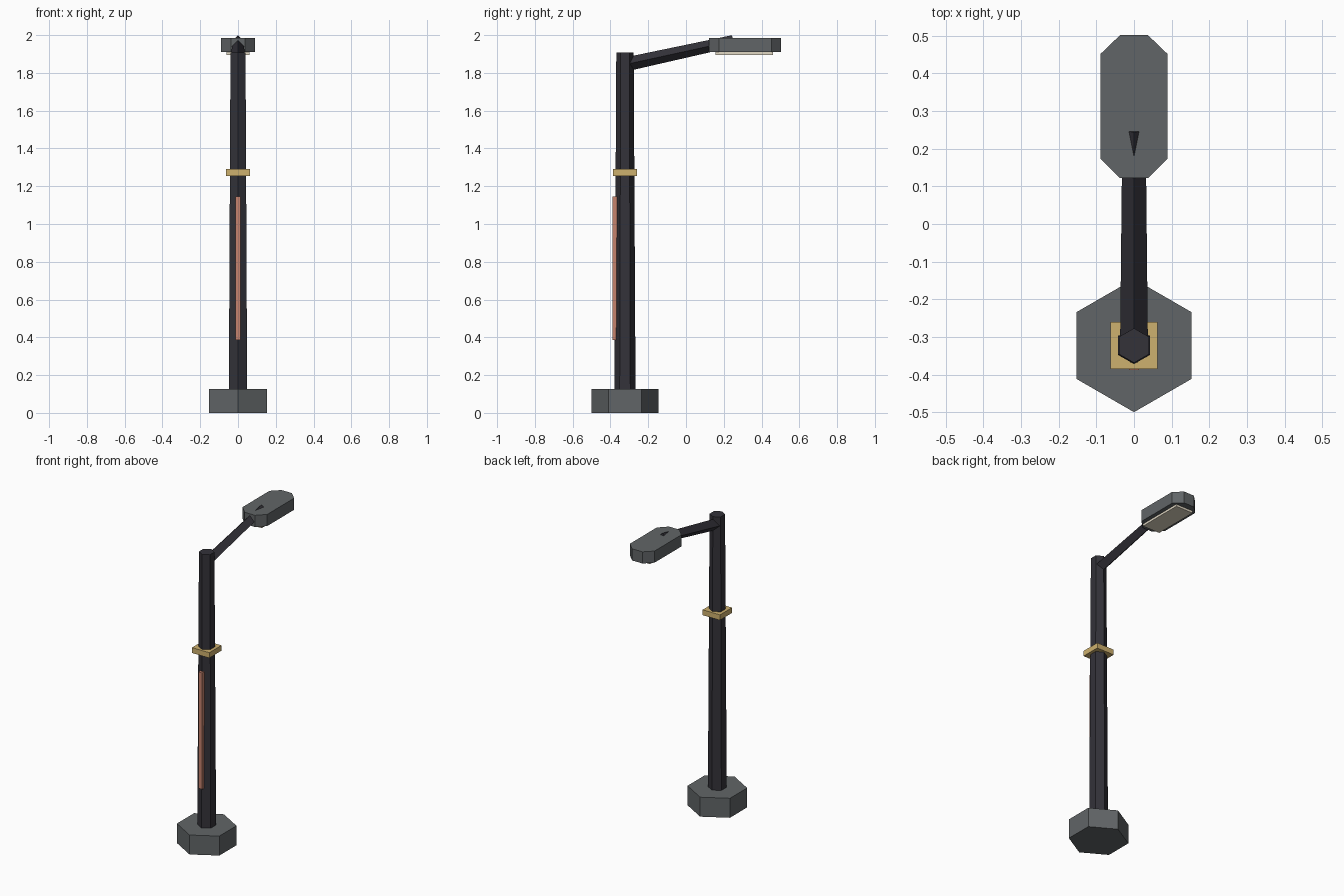
import bpy
import bmesh
from math import cos, sin, tau, pi
from mathutils import Vector, Matrix

cube = bpy.data.objects.get("Cube")
if cube:
    bpy.data.objects.remove(cube, do_unlink=True)


def material(name, rgb):
    """Flat material from 0-255 display values, stored as linear."""
    lin = [((c / 255 + 0.055) / 1.055) ** 2.4 for c in rgb] + [1.0]
    mat = bpy.data.materials.new(name)
    mat.use_nodes = True
    mat.diffuse_color = lin
    shader = next(n for n in mat.node_tree.nodes if n.type == 'BSDF_PRINCIPLED')
    shader.inputs["Base Color"].default_value = lin
    return mat


STONE = material("grey metal", (97, 101, 103))
DARK = material("dark metal", (51, 50, 57))
BRASS = material("brass", (206, 177, 110))
COPPER = material("copper", (198, 131, 110))
GLASS = material("warm lens", (225, 216, 196))


def loft(name, lower, upper, mat):
    """Closed solid between two matching rings of points."""
    bm = bmesh.new()
    a = [bm.verts.new(p) for p in lower]
    b = [bm.verts.new(p) for p in upper]
    bm.faces.new(a)
    bm.faces.new(b)
    for i in range(len(a)):
        j = (i + 1) % len(a)
        bm.faces.new((a[i], a[j], b[j], b[i]))
    bmesh.ops.recalc_face_normals(bm, faces=bm.faces)
    mesh = bpy.data.meshes.new(name)
    bm.to_mesh(mesh)
    bm.free()
    mesh.materials.append(mat)
    obj = bpy.data.objects.new(name, mesh)
    bpy.context.collection.objects.link(obj)
    return obj


def tapered_prism(name, start, end, r0, r1, sides, mat):
    """Prism from start to end, with a corner lying in the x = 0 plane."""
    start, end = Vector(start), Vector(end)
    axis = (end - start).normalized()
    side = Vector((1, 0, 0))
    ridge = axis.cross(side)

    def ring(centre, r):
        angles = [pi / 2 + tau * i / sides for i in range(sides)]
        return [centre + r * (cos(t) * side + sin(t) * ridge) for t in angles]

    return loft(name, ring(start, r0), ring(end, r1), mat)


def slab(name, outline, z0, z1, mat):
    return loft(name, [(x, y, z0) for x, y in outline],
                [(x, y, z1) for x, y in outline], mat)


def box(name, hx, y0, y1, z0, z1, mat):
    return slab(name, [(-hx, y0), (hx, y0), (hx, y1), (-hx, y1)], z0, z1, mat)


POLE_Y = -0.323

# Footing and post
tapered_prism("base", (0, POLE_Y, 0), (0, POLE_Y, 0.127), 0.177, 0.177, 6, STONE)
tapered_prism("post", (0, POLE_Y, 0.1), (0, POLE_Y, 1.908), 0.056, 0.046, 6, DARK)

# Post trim
box("collar", 0.0625, POLE_Y - 0.0625, POLE_Y + 0.0625, 1.255, 1.29, BRASS)
box("front_strip", 0.0135, -0.388, -0.362, 0.385, 1.145, COPPER)

# Sloping arm, its tip breaking through the lamp housing
tapered_prism("arm", (0, POLE_Y, 1.844), (0, 0.25, 1.969), 0.037, 0.031, 4, DARK)

# Lamp housing with cut corners, and the lens below it
half = [(0.037, 0.122), (0.089, 0.174), (0.089, 0.452), (0.037, 0.502)]
outline = half + [(-x, y) for x, y in reversed(half)]
slab("lamp_housing", outline, 1.91, 1.986, STONE)
box("lens", 0.062, 0.156, 0.46, 1.896, 1.915, GLASS)
